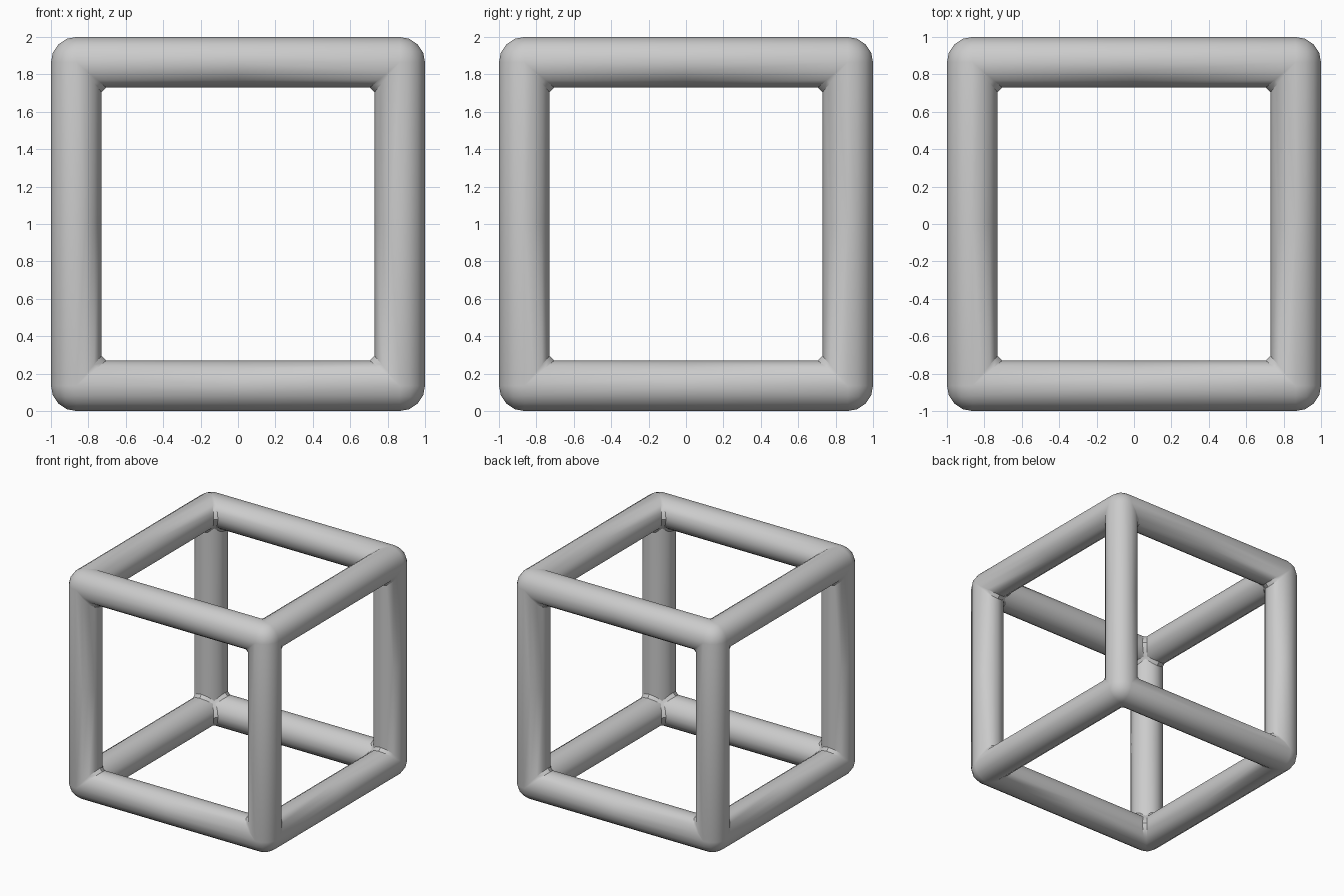
import bpy
import bmesh
from itertools import product
from math import sin, cos, pi
from mathutils import Vector

if "Cube" in bpy.data.objects:
    bpy.data.objects.remove(bpy.data.objects["Cube"], do_unlink=True)

RADIUS = 0.135          # bar radius
CENTRE = 1 - RADIUS     # bar axis distance from the middle
SIDES = 16              # sides of each round bar
QUARTER = SIDES // 4
FILLET = 0.025          # small chamfer in the inner joints

grey = bpy.data.materials.new("plain grey")
grey.use_nodes = True
grey.diffuse_color = (0.6, 0.6, 0.6, 1)
grey.node_tree.nodes["Principled BSDF"].inputs["Base Color"].default_value = (0.6, 0.6, 0.6, 1)

bm = bmesh.new()


def add_face(points, signs):
    """Add a face given relative to a corner joint, reflected into one octant."""
    verts = []
    for p in points:
        place = Vector([s * (c + CENTRE) for s, c in zip(signs, p)])
        if all((place - v).length > 1e-5 for v in verts):
            verts.append(place)
    if len(verts) > 2:
        bm.faces.new([bm.verts.new(v) for v in verts])


def turn(p, axis):
    """Point a local x-axis shape along the chosen axis."""
    return tuple(p[(i - axis) % 3] for i in range(3))


def ring_point(i):
    a = 2 * pi * i / SIDES
    return RADIUS * cos(a), RADIUS * sin(a)


def setback(low):
    return FILLET * max(0, -low) / RADIUS


def bar_end(i):
    """Mitred end of one bar line, held back a little for the chamfer."""
    b, c = ring_point(i)
    low = min(0, b, c)
    return (low - setback(low), b, c)


def ball_point(i, j):
    p = Vector([sin(pi / 2 * k / QUARTER) for k in (i, j, QUARTER - i - j)])
    return p.normalized() * RADIUS


for signs in product((1, -1), repeat=3):
    for axis in range(3):
        # Half bar, from the joint to the middle of the frame
        for i in range(SIDES):
            e, f = bar_end(i), bar_end(i + 1)
            quad = (e, f, (-CENTRE,) + f[1:], (-CENTRE,) + e[1:])
            add_face([turn(p, axis) for p in quad], signs)
        # Chamfer strip between this bar and the next
        for i in range(QUARTER, SIDES * 5 // 8):
            strip = []
            for k, swap in ((i, False), (i, True), (i + 1, True), (i + 1, False)):
                b, c = ring_point(k)
                a = b - setback(b)
                strip.append(turn((b, a, c) if swap else (a, b, c), axis))
            add_face(strip, signs)
    # Inner tip of the joint
    tip = bar_end(SIDES * 5 // 8)
    add_face([turn(tip, axis) for axis in range(3)], signs)
    # Rounded outer corner
    for i in range(QUARTER):
        for j in range(QUARTER - i):
            add_face([ball_point(i, j), ball_point(i + 1, j), ball_point(i, j + 1)], signs)
            if i + j < QUARTER - 1:
                add_face([ball_point(i + 1, j), ball_point(i + 1, j + 1),
                          ball_point(i, j + 1)], signs)

bmesh.ops.remove_doubles(bm, verts=bm.verts[:], dist=1e-4)
bmesh.ops.recalc_face_normals(bm, faces=bm.faces[:])

mesh = bpy.data.meshes.new("cube_frame")
bm.to_mesh(mesh)
bm.free()
mesh.materials.append(grey)
frame = bpy.data.objects.new("cube_frame", mesh)
frame.location.z = 1
bpy.context.collection.objects.link(frame)

bpy.ops.object.select_all(action='DESELECT')
frame.select_set(True)
bpy.context.view_layer.objects.active = frame
bpy.ops.object.shade_smooth_by_angle(angle=pi / 6)
